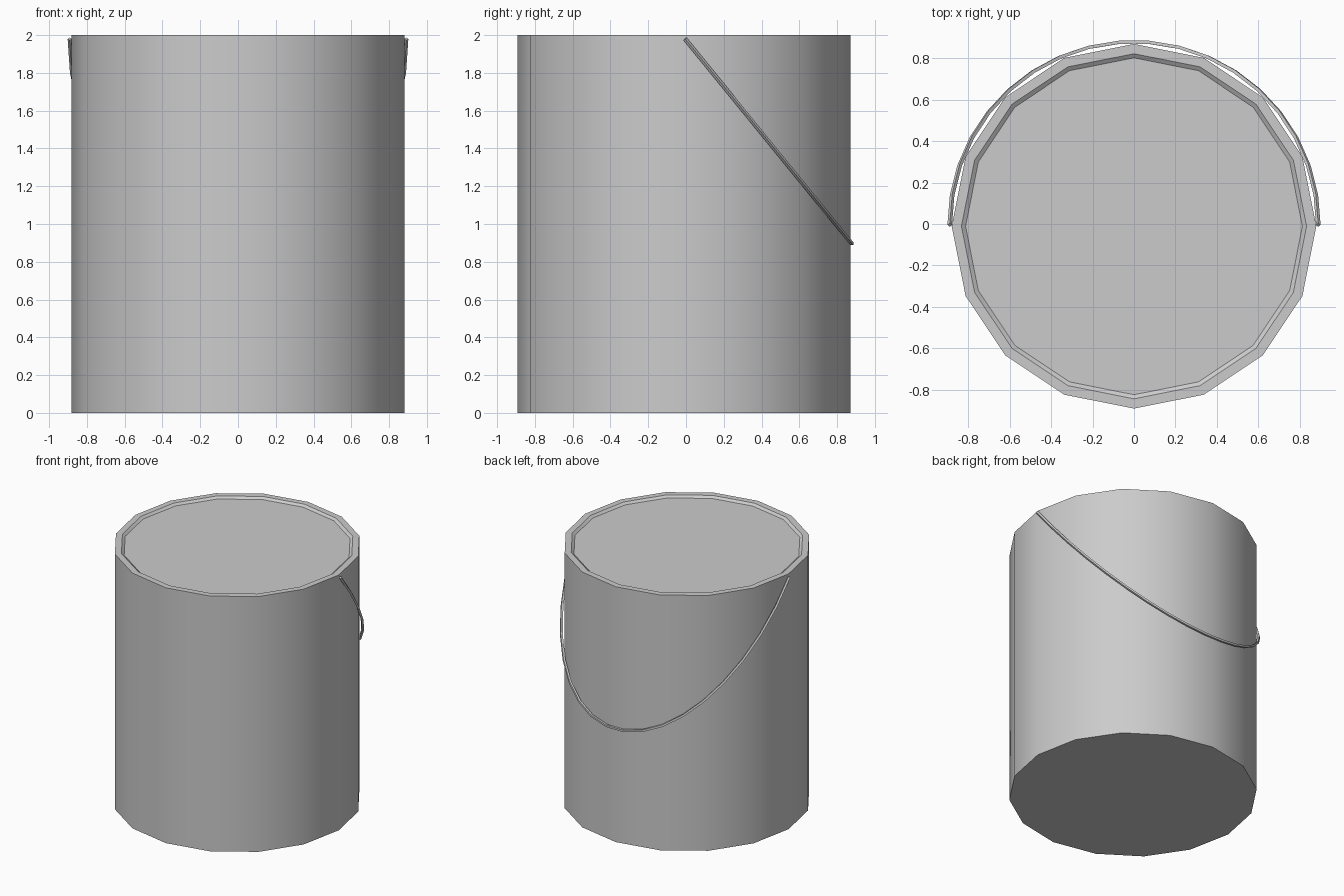
import bpy, bmesh, math

if "Cube" in bpy.data.objects:
    bpy.data.objects.remove(bpy.data.objects["Cube"])

SIDES = 16
CY = -0.011          # can axis sits slightly forward because of the handle


def lathe(name, profile, sides):
    """Closed solid turned around z from (radius, height) points, ends capped."""
    bm = bmesh.new()
    rings = []
    for r, z in profile:
        rings.append([bm.verts.new((r * math.cos(2 * math.pi * i / sides),
                                    r * math.sin(2 * math.pi * i / sides), z))
                      for i in range(sides)])
    for a, b in zip(rings, rings[1:]):
        for i in range(sides):
            j = (i + 1) % sides
            bm.faces.new((a[i], a[j], b[j], b[i]))
    bm.faces.new(rings[0][::-1])
    bm.faces.new(rings[-1])
    mesh = bpy.data.meshes.new(name)
    bm.to_mesh(mesh)
    bm.free()
    obj = bpy.data.objects.new(name, mesh)
    bpy.context.collection.objects.link(obj)
    return obj


def smooth(obj):
    bpy.ops.object.select_all(action='DESELECT')
    obj.select_set(True)
    bpy.context.view_layer.objects.active = obj
    bpy.ops.object.shade_smooth_by_angle(angle=math.radians(30))


# Can body: straight wall, flat rim, shallow recessed lid
can = lathe("can_body", [(0.881, 0), (0.881, 2.0), (0.834, 2.0), (0.814, 1.985)], SIDES)
can.location.y = CY
smooth(can)

# Wire handle: a tilted half loop hanging against the back
SEG = 19
curve = bpy.data.curves.new("wire_handle", 'CURVE')
curve.dimensions = '3D'
curve.bevel_depth = 0.011
curve.bevel_resolution = 0
curve.use_fill_caps = True
spline = curve.splines.new('POLY')
spline.points.add(SEG)
for i, p in enumerate(spline.points):
    a = math.pi * i / SEG
    s = math.sin(a)
    p.co = (0.891 * math.cos(a), -0.005 + 0.886 * s, 1.98 - 1.088 * s, 1)
handle = bpy.data.objects.new("wire_handle", curve)
bpy.context.collection.objects.link(handle)

# Turn the handle into a mesh
bpy.ops.object.select_all(action='DESELECT')
handle.select_set(True)
bpy.context.view_layer.objects.active = handle
bpy.ops.object.convert(target='MESH')
smooth(bpy.context.view_layer.objects.active)
